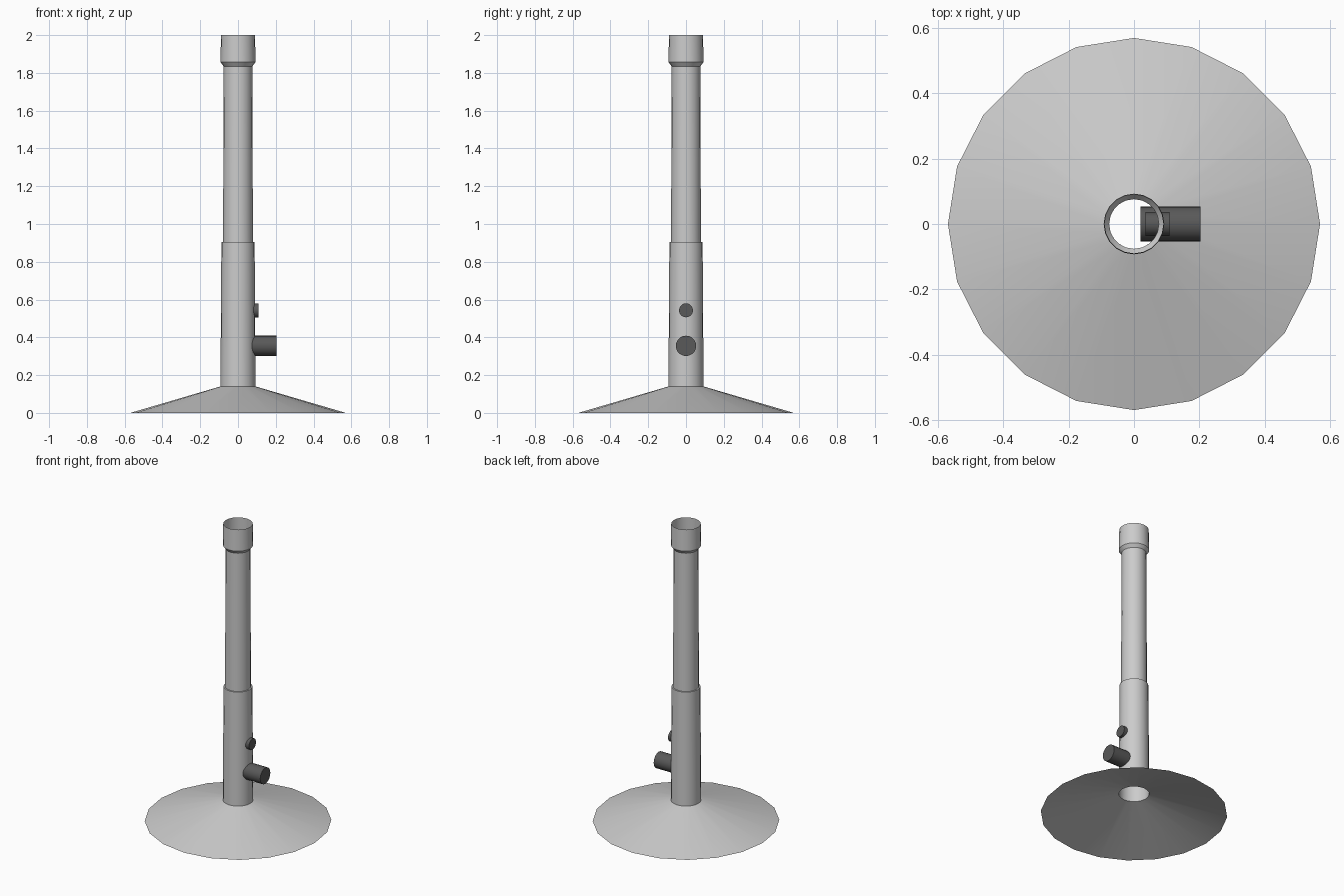
import bpy, math
from mathutils import Vector

cube = bpy.data.objects.get("Cube")
if cube:
    bpy.data.objects.remove(cube, do_unlink=True)

SIDES = 20


def material(name, value):
    m = bpy.data.materials.new(name)
    m.use_nodes = True
    color = (value, value, value, 1)
    m.diffuse_color = color
    m.node_tree.nodes["Principled BSDF"].inputs["Base Color"].default_value = color
    return m


light_metal = material("light grey metal", 0.6)
dark_metal = material("dark grey metal", 0.1)


def finish(obj, mat):
    obj.data.materials.append(mat)
    bpy.ops.object.select_all(action='DESELECT')
    obj.select_set(True)
    bpy.context.view_layer.objects.active = obj
    bpy.ops.object.shade_smooth_by_angle(angle=math.radians(30))


def lathe(name, profile, mat):
    """Open thin shell turned around z from (radius, height) points."""
    verts, faces = [], []
    for r, z in profile:
        for i in range(SIDES):
            a = math.tau * i / SIDES
            verts.append((r * math.cos(a), r * math.sin(a), z))
    for ring in range(len(profile) - 1):
        for i in range(SIDES):
            j = (i + 1) % SIDES
            low, high = ring * SIDES, (ring + 1) * SIDES
            faces.append((low + i, low + j, high + j, high + i))
    mesh = bpy.data.meshes.new(name)
    mesh.from_pydata(verts, [], faces)
    obj = bpy.data.objects.new(name, mesh)
    bpy.context.collection.objects.link(obj)
    finish(obj, mat)


def side_cylinder(name, x0, x1, z, radius, mat):
    """Solid cylinder pointing to +x."""
    bpy.ops.mesh.primitive_cylinder_add(
        vertices=SIDES, radius=radius, depth=x1 - x0,
        location=Vector(((x0 + x1) / 2, 0, z)), rotation=(0, math.pi / 2, 0))
    obj = bpy.context.object
    obj.name = name
    finish(obj, mat)


# Flared foot and the stepped, slightly tapered tube
lathe("base", [(0.57, 0), (0.093, 0.14)], light_metal)
lathe("lower_barrel", [(0.093, 0.14), (0.088, 0.905), (0.079, 0.905)], light_metal)
lathe("upper_tube", [(0.079, 0.905), (0.076, 1.84)], light_metal)
lathe("top_collar", [(0.076, 1.835), (0.093, 1.857), (0.09, 2.0)], light_metal)

# Inlet and adjusting knob on the side
side_cylinder("inlet_pipe", 0.02, 0.203, 0.355, 0.054, dark_metal)
side_cylinder("adjusting_knob", 0.035, 0.108, 0.543, 0.037, dark_metal)
